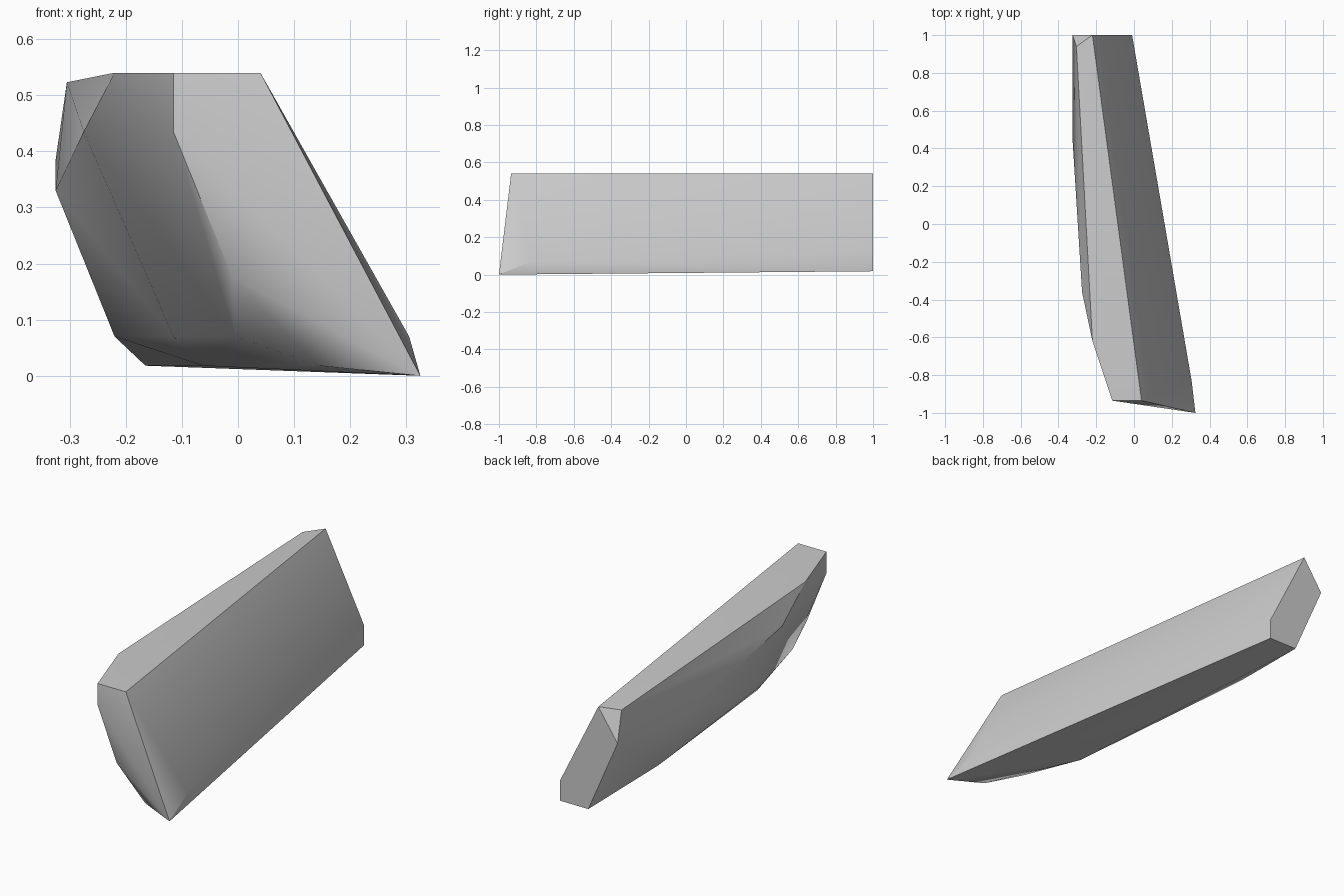
import bpy
import bmesh
import math

cube = bpy.data.objects.get("Cube")
if cube:
    bpy.data.objects.remove(cube, do_unlink=True)

# Grey stone
stone = bpy.data.materials.new("stone_grey")
stone.use_nodes = True
grey = (0.6, 0.6, 0.6, 1)
stone.diffuse_color = grey
stone.node_tree.nodes["Principled BSDF"].inputs["Base Color"].default_value = grey

# Corners of the faceted slab, grouped by region
back_end = [(x, 1, z) for x, z in
            ((-.22, .54), (-.325, .385), (-.165, .018), (-.01, .018), (-.01, .118))]
front_end = [(x, -.935, z) for x, z in
             ((.04, .54), (-.115, .54), (-.115, .435), (-.01, .175), (.145, .018))]
tip = [(.325, -1, 0), (.305, -.83, .07)]
chipped_side = [(-.305, .94, .523), (-.22, -.62, .54), (-.275, -.36, .435),
                (-.325, .44, .33), (-.22, .53, .07), (-.115, -.41, .07),
                (-.0625, -.47, .018), (-.005, -.83, .07)]

# Skin the corners into one solid
bm = bmesh.new()
for corner in back_end + front_end + tip + chipped_side:
    bm.verts.new(corner)
hull = bmesh.ops.convex_hull(bm, input=bm.verts)
loose = [v for v in bm.verts if not v.link_faces]
bmesh.ops.delete(bm, geom=loose, context='VERTS')
bmesh.ops.dissolve_limit(bm, angle_limit=math.radians(0.5),
                         verts=bm.verts, edges=bm.edges)
bmesh.ops.recalc_face_normals(bm, faces=bm.faces)
mesh = bpy.data.meshes.new("rock_slab")
bm.to_mesh(mesh)
bm.free()
mesh.materials.append(stone)

rock = bpy.data.objects.new("rock_slab", mesh)
bpy.context.collection.objects.link(rock)

# Soft shading across shallow facets, crisp main edges
bpy.ops.object.select_all(action='DESELECT')
rock.select_set(True)
bpy.context.view_layer.objects.active = rock
bpy.ops.object.shade_smooth_by_angle(angle=math.radians(30))
